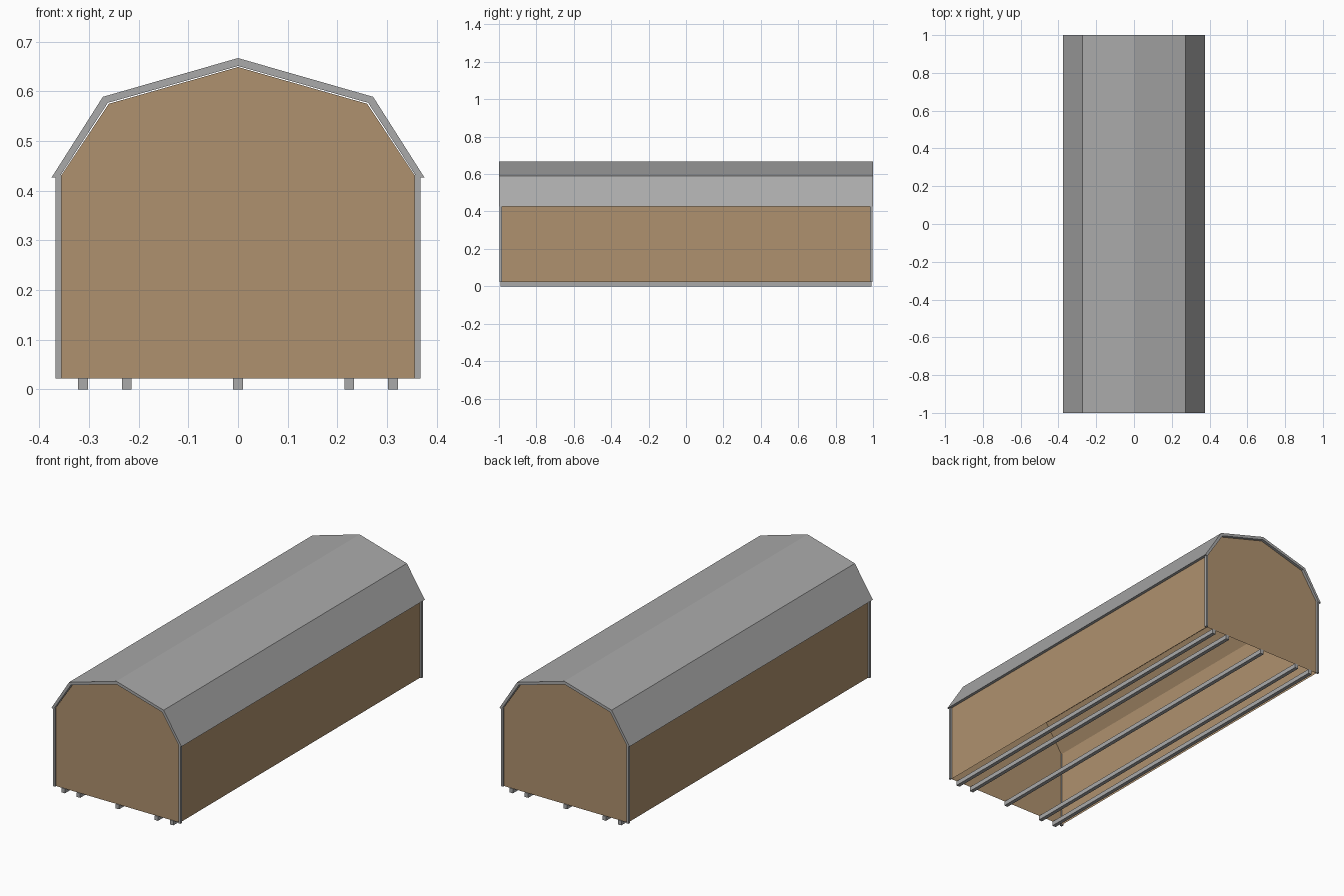
import bpy, bmesh

if "Cube" in bpy.data.objects:
    bpy.data.objects.remove(bpy.data.objects["Cube"])


def material(name, rgb):
    m = bpy.data.materials.new(name)
    m.diffuse_color = (*rgb, 1.0)
    m.use_nodes = True
    m.node_tree.nodes["Principled BSDF"].inputs["Base Color"].default_value = m.diffuse_color
    return m


GREY = material("metal grey", (0.40, 0.40, 0.40))
TAN = material("tan siding", (0.43, 0.285, 0.157))


def finish(name, bm, mat):
    bmesh.ops.recalc_face_normals(bm, faces=bm.faces)
    me = bpy.data.meshes.new(name)
    bm.to_mesh(me)
    bm.free()
    me.materials.append(mat)
    ob = bpy.data.objects.new(name, me)
    bpy.context.collection.objects.link(ob)
    return ob


def extrude_profile(name, pts, half, mat, skip=()):
    """Closed x-z profile swept along y; sides listed in skip stay open."""
    bm = bmesh.new()
    a = [bm.verts.new((x, -half, z)) for x, z in pts]
    b = [bm.verts.new((x, half, z)) for x, z in pts]
    n = len(pts)
    for i in range(n):
        if i not in skip:
            j = (i + 1) % n
            bm.faces.new((a[i], a[j], b[j], b[i]))
    bm.faces.new(a)
    bm.faces.new(b[::-1])
    return finish(name, bm, mat)


def box(name, x0, x1, y0, y1, z0, z1, mat):
    bm = bmesh.new()
    bmesh.ops.create_cube(bm, size=1)
    for v in bm.verts:
        v.co.x = x0 if v.co.x < 0 else x1
        v.co.y = y0 if v.co.y < 0 else y1
        v.co.z = z0 if v.co.z < 0 else z1
    return finish(name, bm, mat)


def mirrored(half):
    """Left half of a profile, ending on the ridge, completed to the right."""
    return half + [(-x, z) for x, z in half[-2::-1]]


# Siding shell: walls, gables and roof lining, open underneath
shell = mirrored([(-0.357, 0.022), (-0.357, 0.429), (-0.260, 0.575), (0, 0.649)])
extrude_profile("siding_shell", shell, 0.988, TAN, skip=(len(shell) - 1,))

# Gambrel roof slab
outer = mirrored([(-0.375, 0.427), (-0.272, 0.589), (0, 0.667)])
inner = mirrored([(-0.360, 0.427), (-0.262, 0.577), (0, 0.651)])
extrude_profile("roof", outer + inner[::-1], 1.0, GREY)

# Corner trim posts
for sx, side in ((-1, "left"), (1, "right")):
    for sy, end in ((-1, "front"), (1, "back")):
        xs = sorted((sx * 0.355, sx * 0.367))
        ys = sorted((sy * 0.985, sy * 0.997))
        box(f"corner_trim_{end}_{side}", *xs, *ys, 0.022, 0.432, GREY)

# Skids under the building
for i, x in enumerate((-0.312, -0.224, 0, 0.224, 0.312)):
    box(f"skid_{i + 1}", x - 0.01, x + 0.01, -0.992, 0.992, 0, 0.023, GREY)
